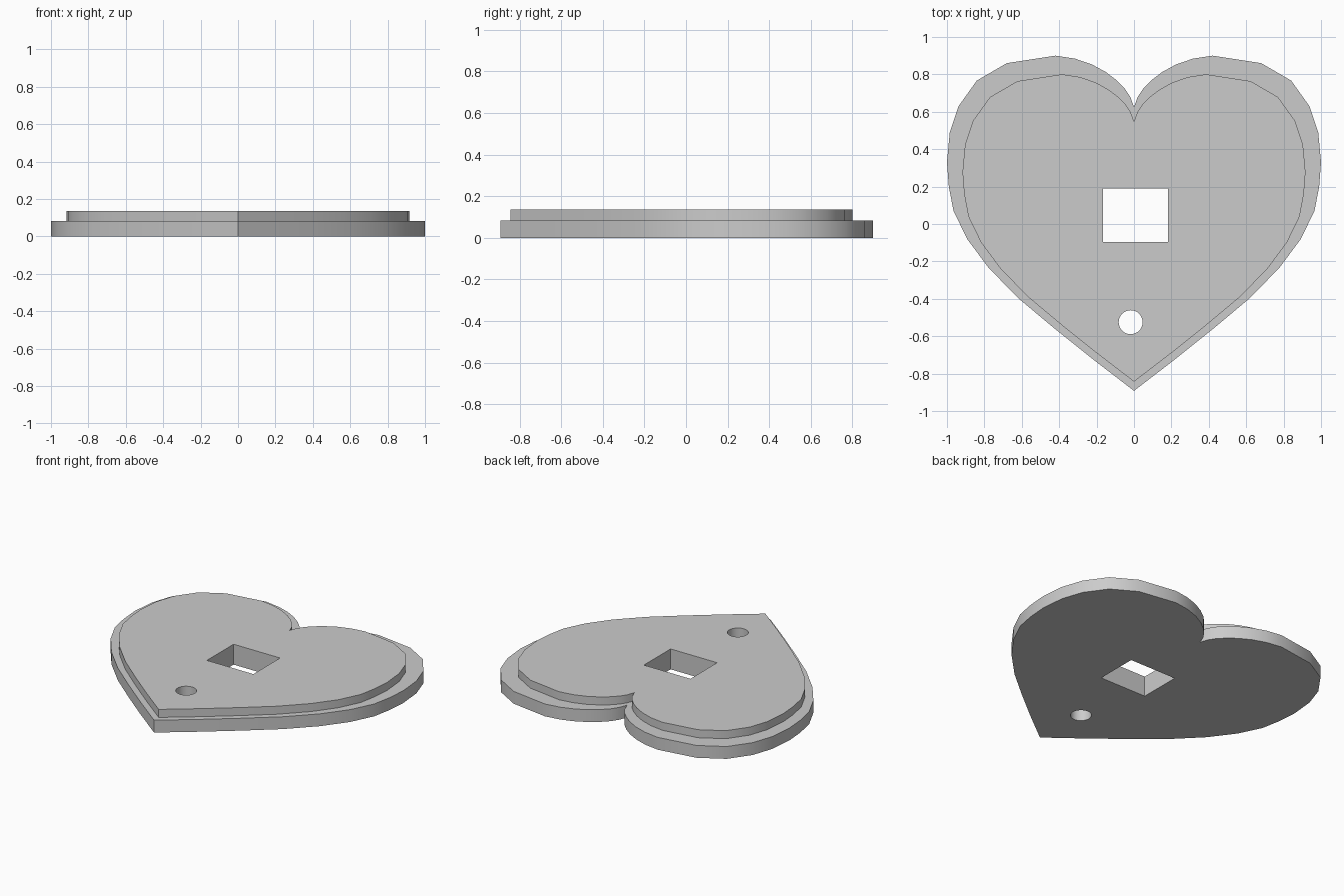
import bpy, bmesh
from math import radians

cube = bpy.data.objects.get("Cube")
if cube:
    bpy.data.objects.remove(cube, do_unlink=True)

# Single matte grey
grey = bpy.data.materials.new("light_grey")
grey.use_nodes = True
grey.diffuse_color = (0.6, 0.6, 0.6, 1)
grey.node_tree.nodes["Principled BSDF"].inputs["Base Color"].default_value = (0.6, 0.6, 0.6, 1)

# Right half of the heart outline, from the notch round to the tip
half = [(0, .625), (.02, .68), (.05, .725), (.095, .77), (.15, .812), (.225, .853),
        (.315, .884), (.42, .9), (.68, .86), (.84, .767), (.938, .63), (.985, .49),
        (1, .33), (.99, .2), (.965, .07), (.892, -.08), (.777, -.235), (.615, -.4),
        (.42, -.563), (.22, -.723), (0, -.892)]
outline = half + [(-x, y) for x, y in reversed(half[1:-1])]

BASE_TOP, PLATE_TOP = 0.083, 0.137
INNER_SCALE, INNER_SHIFT = 0.917, -0.025

# Heart plate with a raised, slightly smaller heart on top
bm = bmesh.new()


def heart_loop(z, scale=1, shift=0):
    return [bm.verts.new((x * scale, y * scale + shift, z)) for x, y in outline]


loops = [heart_loop(0), heart_loop(BASE_TOP),
         heart_loop(BASE_TOP, INNER_SCALE, INNER_SHIFT),
         heart_loop(PLATE_TOP, INNER_SCALE, INNER_SHIFT)]
for low, high in zip(loops, loops[1:]):
    for i in range(len(low)):
        j = (i + 1) % len(low)
        bm.faces.new((low[i], low[j], high[j], high[i]))
bm.faces.new(loops[0])
bm.faces.new(loops[-1])
bmesh.ops.recalc_face_normals(bm, faces=bm.faces)
mesh = bpy.data.meshes.new("heart_plate")
bm.to_mesh(mesh)
bm.free()
heart = bpy.data.objects.new("heart_plate", mesh)
bpy.context.collection.objects.link(heart)
mesh.materials.append(grey)

# Cutters for the rectangular window and the round hole
bpy.ops.mesh.primitive_cube_add(size=1, location=(.008, .047, .07))
window_cutter = bpy.context.object
window_cutter.name = "window_cutter"
window_cutter.scale = (.346, .284, 1)
bpy.ops.mesh.primitive_cylinder_add(vertices=32, radius=.064, depth=1, location=(-.018, -.525, .07))
hole_cutter = bpy.context.object
hole_cutter.name = "hole_cutter"

bpy.ops.object.select_all(action='DESELECT')
heart.select_set(True)
bpy.context.view_layer.objects.active = heart
for cutter in (window_cutter, hole_cutter):
    cutter.hide_render = True
    cutter.data.materials.append(grey)
    cut = heart.modifiers.new(cutter.name, 'BOOLEAN')
    cut.operation = 'DIFFERENCE'
    cut.solver = 'EXACT'
    cut.object = cutter
    bpy.ops.object.modifier_apply(modifier=cut.name)
    bpy.data.objects.remove(cutter, do_unlink=True)

# Smooth walls, crisp rims
bpy.ops.object.shade_smooth_by_angle(angle=radians(30))
